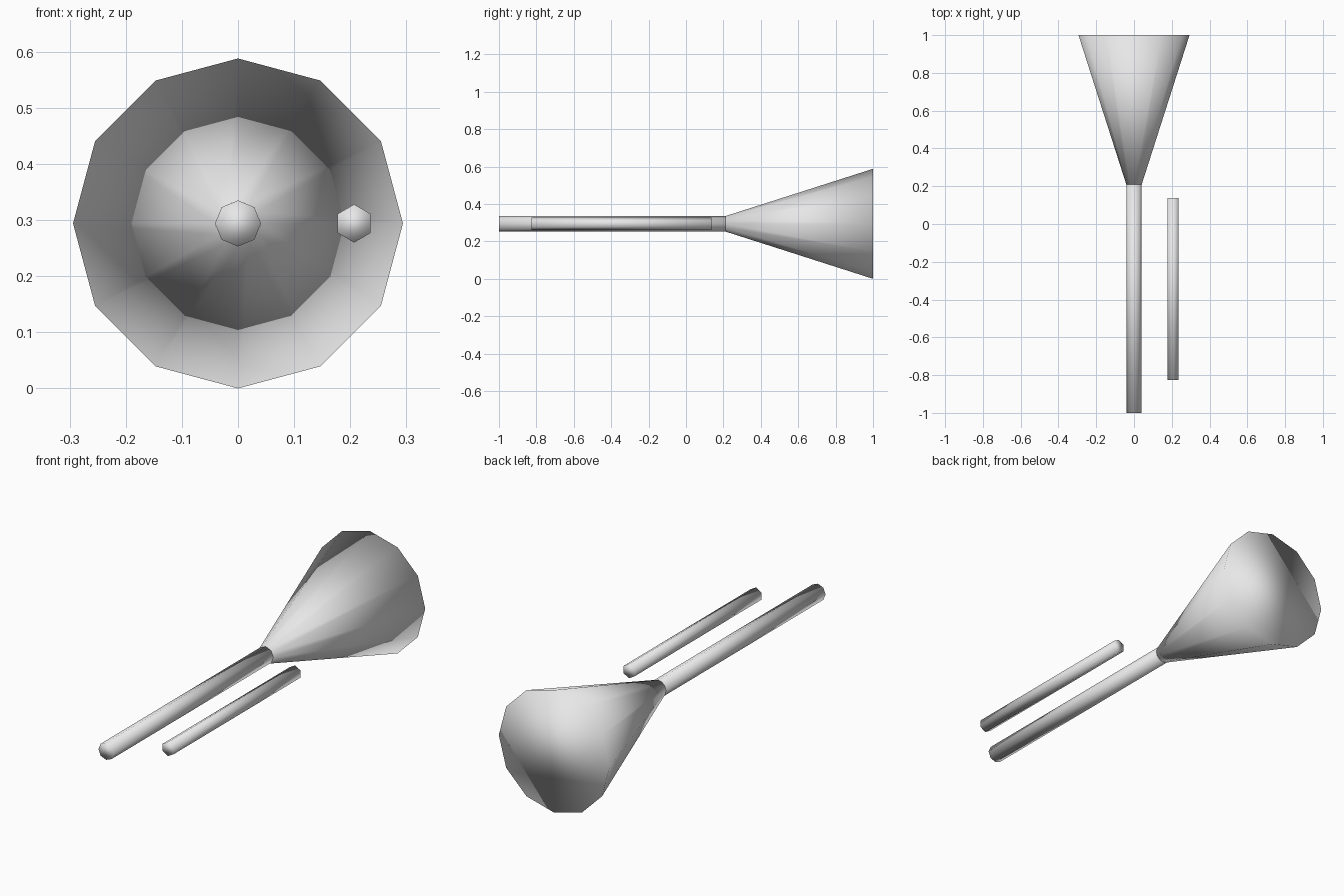
import bpy, bmesh, math
from mathutils import Matrix

if "Cube" in bpy.data.objects:
    bpy.data.objects.remove(bpy.data.objects["Cube"])

AXIS_Z = 0.294

grey = bpy.data.materials.new("light_grey")
grey.diffuse_color = (0.8, 0.8, 0.8, 1)
grey.use_nodes = True
grey.node_tree.nodes["Principled BSDF"].inputs["Base Color"].default_value = grey.diffuse_color


def tapered_rod(name, sides, x, y0, y1, r0, r1):
    """Capped, fully smooth rod along y, with a corner pointing up."""
    bm = bmesh.new()
    rings = []
    for y, r in ((y0, r0), (y1, r1)):
        ring = []
        for i in range(sides):
            a = 2 * math.pi * i / sides
            ring.append(bm.verts.new((x + r * math.sin(a), y, AXIS_Z + r * math.cos(a))))
        rings.append(ring)
    for i in range(sides):
        j = (i + 1) % sides
        bm.faces.new((rings[0][i], rings[0][j], rings[1][j], rings[1][i]))
    for ring in rings:
        bm.faces.new(ring)
    bmesh.ops.recalc_face_normals(bm, faces=bm.faces)
    for f in bm.faces:
        f.smooth = True
    mesh = bpy.data.meshes.new(name)
    bm.to_mesh(mesh)
    bm.free()
    mesh.materials.append(grey)
    obj = bpy.data.objects.new(name, mesh)
    bpy.context.collection.objects.link(obj)
    return obj


# Flared bell, main tube and the thinner tube beside it
tapered_rod("bell", 12, 0, 0.21, 1.0, 0.041, 0.294)
tapered_rod("main_tube", 8, 0, -1.0, 0.21, 0.041, 0.041)
tapered_rod("side_tube", 6, 0.207, -0.826, 0.137, 0.034, 0.034)
